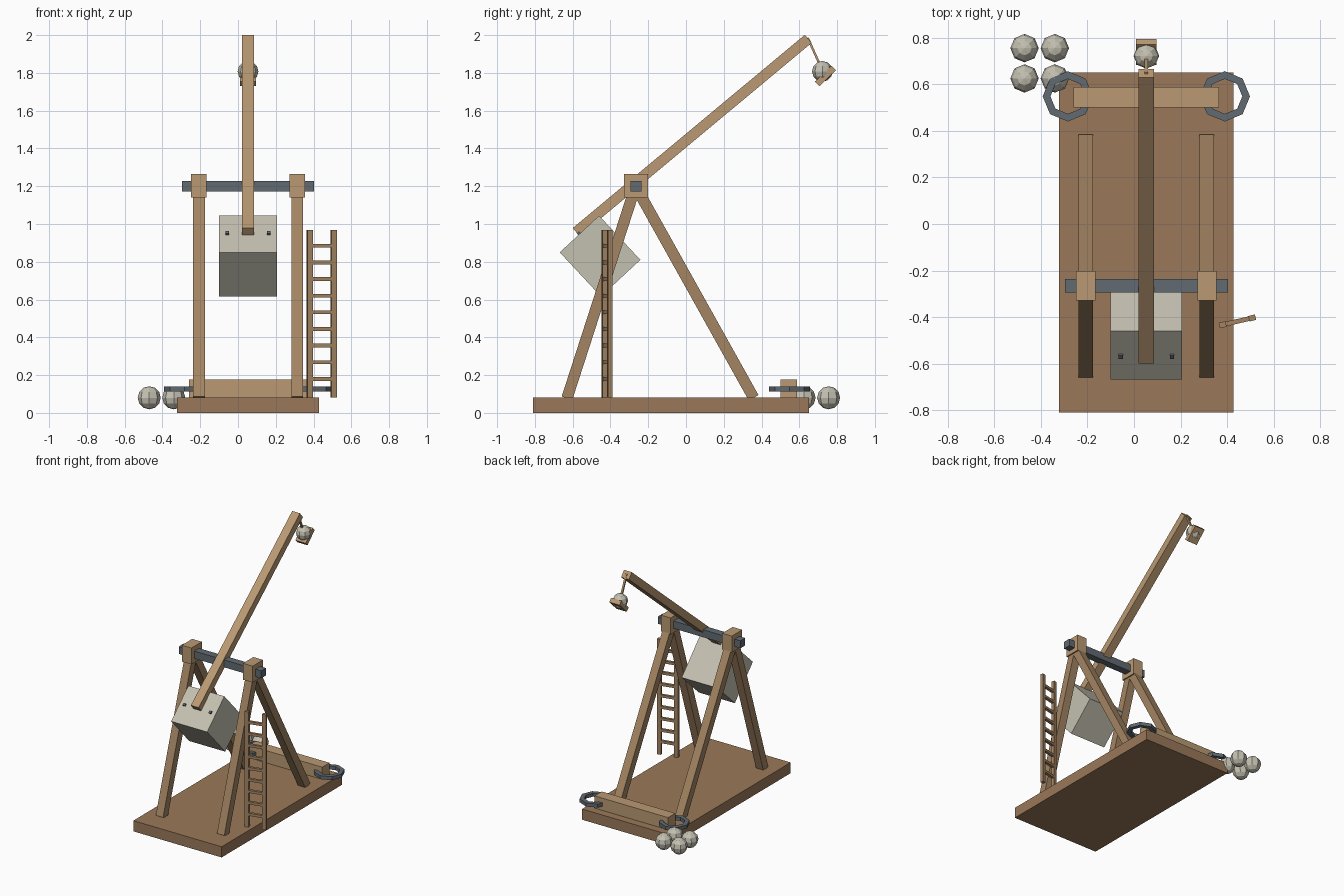
import bpy, bmesh
from math import radians, atan2, sin, cos, pi
from mathutils import Vector

if "Cube" in bpy.data.objects:
    bpy.data.objects.remove(bpy.data.objects["Cube"])


def material(name, r, g, b):
    m = bpy.data.materials.new(name)
    m.diffuse_color = (r, g, b, 1)
    m.use_nodes = True
    m.node_tree.nodes["Principled BSDF"].inputs["Base Color"].default_value = m.diffuse_color
    return m


DARK_WOOD = material("dark wood", 0.32, 0.19, 0.10)
WOOD = material("wood", 0.37, 0.235, 0.125)
LIGHT_WOOD = material("light wood", 0.49, 0.32, 0.17)
IRON = material("iron", 0.12, 0.145, 0.165)
STONE = material("stone", 0.55, 0.53, 0.44)


def finish(name, bm, mat):
    mesh = bpy.data.meshes.new(name)
    bm.normal_update()
    bm.to_mesh(mesh)
    bm.free()
    mesh.materials.append(mat)
    ob = bpy.data.objects.new(name, mesh)
    bpy.context.collection.objects.link(ob)
    return ob


def box(name, center, size, mat, rot=(0, 0, 0)):
    bm = bmesh.new()
    bmesh.ops.create_cube(bm, size=1)
    bmesh.ops.scale(bm, vec=size, verts=bm.verts)
    ob = finish(name, bm, mat)
    ob.location = center
    ob.rotation_euler = rot
    return ob


def timber(name, x, a, b, width, depth, mat):
    """Straight beam in a y-z plane from a to b."""
    dy, dz = b[0] - a[0], b[1] - a[1]
    length = Vector((dy, dz)).length
    return box(name, (x, (a[0] + b[0]) / 2, (a[1] + b[1]) / 2),
               (width, length, depth), mat, (atan2(dz, dy), 0, 0))


def ball(name, center, radius):
    bm = bmesh.new()
    bmesh.ops.create_uvsphere(bm, u_segments=8, v_segments=6, radius=radius)
    ob = finish(name, bm, STONE)
    ob.location = center
    return ob


def ring(name, center, outer, inner, height, sides=8):
    bm = bmesh.new()
    loops = []
    for i in range(sides):
        t = 2 * pi * i / sides
        loops.append([bm.verts.new((r * cos(t), r * sin(t), z)) for r, z in
                      ((outer, -height / 2), (outer, height / 2),
                       (inner, height / 2), (inner, -height / 2))])
    for i in range(sides):
        p, q = loops[i], loops[(i + 1) % sides]
        for k in range(4):
            n = (k + 1) % 4
            bm.faces.new((p[k], q[k], q[n], p[n]))
    ob = finish(name, bm, IRON)
    ob.location = center
    return ob


CX = 0.053           # centre line of the engine
AY, AZ = -0.265, 1.2  # axle position

# Base slab
box("base", (CX, -0.08, 0.041), (0.75, 1.46, 0.082), DARK_WOOD)

# A-frames with their bearing blocks
for side, label in ((-1, "left"), (1, "right")):
    x = CX + side * 0.26
    timber(label + "_front_leg", x, (-0.63, 0.078), (-0.28, 1.16), 0.062, 0.059, WOOD)
    timber(label + "_rear_leg", x, (0.358, 0.08), (-0.245, 1.16), 0.062, 0.059, WOOD)
    box(label + "_bearing_block", (x, AY, 1.202), (0.082, 0.126, 0.126), LIGHT_WOOD)
    ring(label + "_tie_ring", (CX + side * 0.337, 0.548, 0.127), 0.108, 0.075, 0.027)

# Axle, throwing arm and rear cross beam
box("axle", (CX, AY, AZ), (0.70, 0.057, 0.057), IRON)
timber("throwing_arm", CX, (-0.582, 0.957), (0.647, 1.98), 0.066, 0.056, LIGHT_WOOD)
box("rear_beam", (CX, 0.544, 0.127), (0.625, 0.088, 0.098), LIGHT_WOOD)

# Counterweight with two pegs on its upper front face
tilt = radians(43)
box("counterweight", (CX, -0.455, 0.83), (0.306, 0.285, 0.32), STONE, (tilt, 0, 0))
for s in (-1, 1):
    box("counterweight_peg", (CX + s * 0.11, -0.562, 0.945), (0.018, 0.018, 0.03),
        IRON, (tilt, 0, 0))

# Sling rope, pouch and loaded stone
timber("sling_rope", CX, (0.645, 1.985), (0.712, 1.835), 0.014, 0.012, LIGHT_WOOD)
box("sling_pouch", (CX, 0.738, 1.784), (0.087, 0.122, 0.034), LIGHT_WOOD,
    (radians(44), 0, 0))
ball("loaded_stone", (CX, 0.722, 1.808), 0.055)

# Spare stones
for x in (-0.47, -0.34):
    for y in (0.625, 0.755):
        ball("spare_stone", (x, y, 0.08), 0.061)

# Ladder, turned slightly about z
turn = radians(13)
lx, ly = 0.444, -0.418
for s in (-1, 1):
    box("ladder_rail", (lx + s * 0.065 * cos(turn), ly + s * 0.065 * sin(turn), 0.525),
        (0.030, 0.024, 0.886), WOOD, (0, 0, turn))
for i in range(9):
    box("ladder_rung", (lx, ly, 0.18 + i * 0.0881), (0.13, 0.02, 0.02), WOOD,
        (0, 0, turn))
